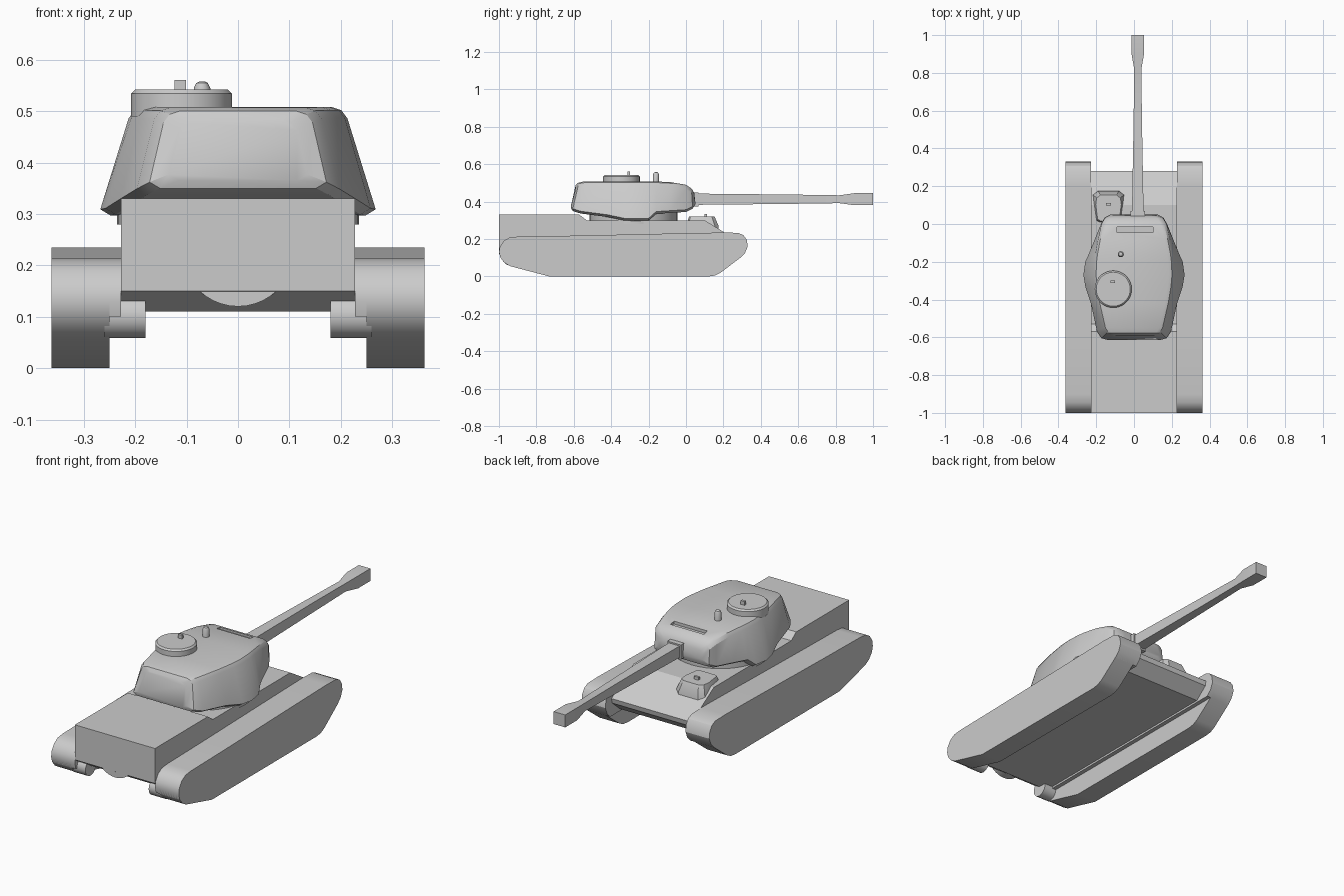
import bpy, bmesh, math

if "Cube" in bpy.data.objects:
    bpy.data.objects.remove(bpy.data.objects["Cube"])


def loft(name, rings):
    """Skin a list of equal-length closed rings and cap both ends."""
    bm = bmesh.new()
    vs = [[bm.verts.new(p) for p in r] for r in rings]
    n = len(rings[0])
    for a, b in zip(vs, vs[1:]):
        for i in range(n):
            j = (i + 1) % n
            bm.faces.new((a[i], a[j], b[j], b[i]))
    bm.faces.new(vs[0])
    bm.faces.new(vs[-1])
    bmesh.ops.recalc_face_normals(bm, faces=bm.faces)
    me = bpy.data.meshes.new(name)
    bm.to_mesh(me)
    bm.free()
    ob = bpy.data.objects.new(name, me)
    bpy.context.collection.objects.link(ob)
    return ob


def side_prism(name, profile, x0, x1):
    return loft(name, [[(x, y, z) for y, z in profile] for x in (x0, x1)])


def box(name, x0, x1, y0, y1, z0, z1):
    return side_prism(name, [(y0, z0), (y1, z0), (y1, z1), (y0, z1)], x0, x1)


def lathe(name, x, y, steps, sides=32):
    """Stack of circles given as (radius, z)."""
    ang = [2 * math.pi * i / sides for i in range(sides)]
    return loft(name, [[(x + r * math.cos(a), y + r * math.sin(a), z)
                        for a in ang] for r, z in steps])


# Hull with raised rear deck, sloped front and nose
hull = [(-1, .15), (-1, .33), (-.57, .33), (-.53, .30), (.10, .30),
        (.28, .19), (.275, .165), (.21, .11), (-.94, .11)]
side_prism("hull", hull, -.228, .228)

# Rounded bulge under the rear plate
bulge = [(.109 * math.cos(2 * math.pi * i / 40), .229 + .109 * math.sin(2 * math.pi * i / 40))
         for i in range(21, 40)]
loft("rear_bulge", [[(x, y, z) for x, z in bulge] for y in (-.999, -.92)])

# Tracks: narrow full-height band, wider upper guard, and final drive housings
track = [(-.73, 0), (.12, 0), (.155, .005), (.185, .02), (.29, .10), (.315, .125),
         (.33, .16), (.325, .195), (.308, .22), (.28, .233), (.20, .235), (-.10, .229),
         (-.60, .218), (-.90, .213), (-.945, .208), (-.975, .19), (-.995, .16),
         (-1, .13), (-.992, .10), (-.97, .073), (-.94, .055)]
upper = [p for p in track if p[1] > .095]
drive = [(-.94 + .043 * math.cos(math.pi * i / 10), .102 + .043 * math.sin(math.pi * i / 10))
         for i in range(20)]
for side, s in (("left", -1), ("right", 1)):
    side_prism(side + "_track", track, s * .25, s * .363)
    side_prism(side + "_track_guard", upper, s * .228, s * .3625)
    side_prism(side + "_final_drive", drive, s * .18, s * .26)

# Turret ring
lathe("turret_ring", 0, -.28, [(.235, .28), (.235, .35)], 40)

# Turret: cross-sections (y low, y high, z low, half width low, z high, half width high)
sections = [
    (-.615, -.592, .365, .135, .485, .115),
    (-.605, -.578, .350, .172, .500, .145),
    (-.565, -.550, .337, .197, .507, .163),
    (-.420, -.420, .318, .228, .508, .193),
    (-.330, -.330, .299, .258, .508, .208),
    (-.270, -.270, .297, .268, .508, .213),
    (-.200, -.200, .299, .258, .508, .210),
    (-.160, -.160, .335, .240, .508, .205),
    (-.080, -.080, .340, .207, .504, .190),
    (.000, .000, .345, .175, .490, .172),
    (.035, .030, .362, .155, .470, .155),
    (.050, .045, .385, .125, .445, .125),
]
rings = []
for yl, yh, zl, wl, zh, wh in sections:
    half = [(wl - .02, yl, zl), (wl, yl, zl + .012),
            (wh, yh, zh - .022), (wh - .012, yh, zh - .006), (wh - .03, yh, zh)]
    rings.append(half + [(-x, y, z) for x, y, z in reversed(half)])
turret = loft("turret", rings)

# Slot in the turret roof
cutter = box("roof_slot_cutter", -.09, .10, -.046, -.016, .483, .53)
cutter.hide_render = True
cutter.hide_viewport = True
cut = turret.modifiers.new("slot", "BOOLEAN")
cut.operation = "DIFFERENCE"
cut.object = cutter

# Gun collar and four-sided barrel with flared muzzle
box("gun_collar", -.018, .058, .02, .068, .375, .45)
gun = [(.05, .031, .03), (.55, .022, .025), (.82, .019, .021), (.90, .033, .032), (1.0, .033, .032)]
loft("gun_barrel", [[(.02 + sx * w, y, .413 + sz * h)
                     for sx, sz in ((-1, -1), (1, -1), (1, 1), (-1, 1))]
                    for y, w, h in gun])

# Commander's cupola and its sight
lathe("cupola", -.11, -.345, [(.098, .49), (.098, .534), (.09, .542)], 36)
box("cupola_sight", -.124, -.101, -.312, -.299, .535, .561)

# Roof periscope
lathe("periscope", -.07, -.16, [(.016, .49), (.016, .545), (.011, .555), (.005, .558)], 12)

# Driver's hood on the left of the hull and its sight
hood = [(-.19, 0), (-.208, .01), (-.222, .11), (-.216, .155), (-.19, .175),
        (-.08, .175), (-.054, .155), (-.048, .11), (-.062, .01), (-.08, 0)]
cx, cy = -.135, .075
loft("driver_hood", [[(cx + (x - cx) * k, cy + (y - cy) * k, z) for x, y in hood]
                     for k, z in ((1, .22), (1, .268), (.78, .32))])
box("hood_sight", -.148, -.122, .099, .111, .31, .335)

# Smooth the curved surfaces while keeping edges sharp
for ob in bpy.context.collection.objects:
    if not ob.hide_viewport:
        ob.select_set(True)
        bpy.context.view_layer.objects.active = ob
bpy.ops.object.shade_smooth_by_angle(angle=math.radians(28))
